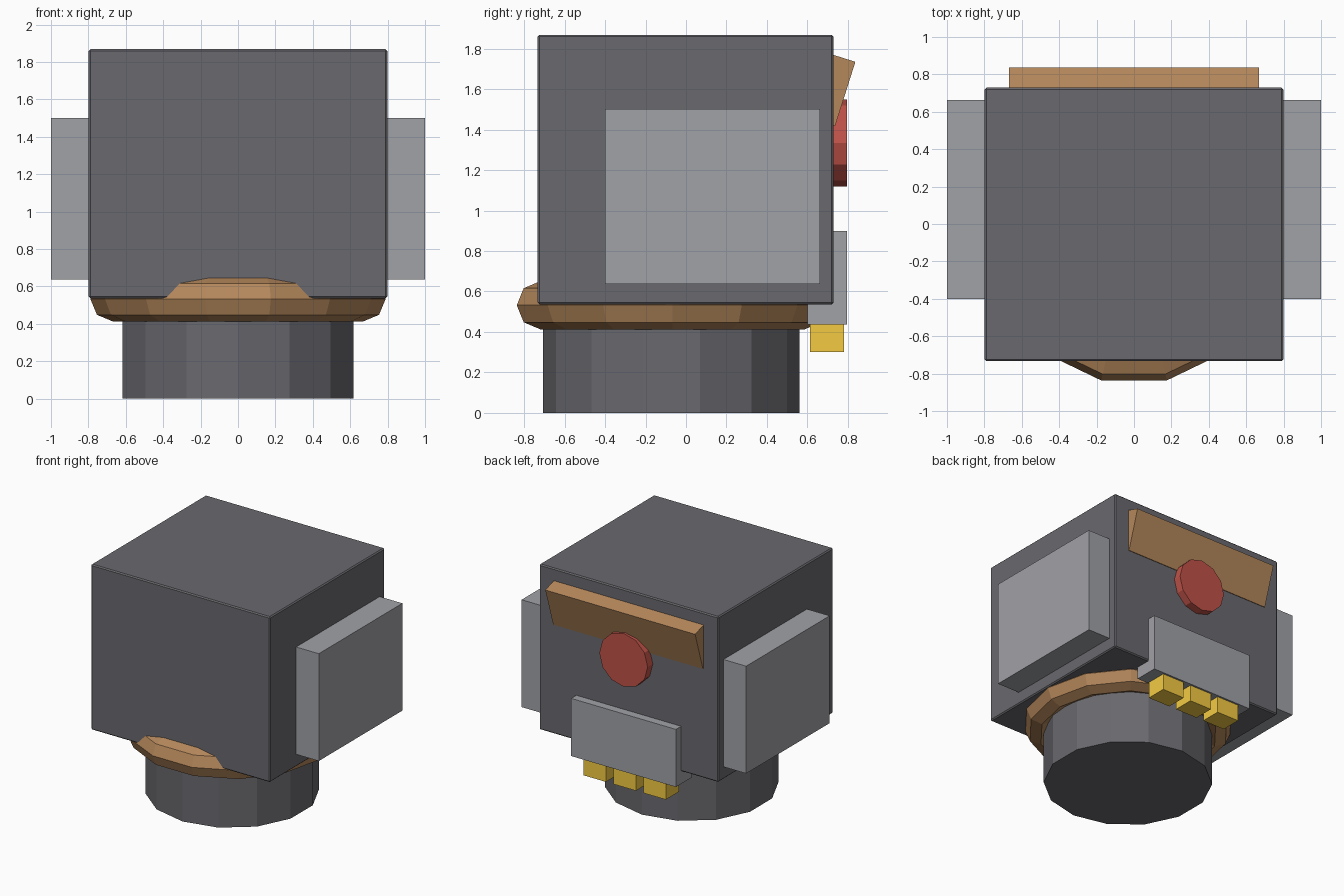
import bpy, bmesh
from math import sin, cos, pi, atan2
from mathutils import Matrix, Vector

if "Cube" in bpy.data.objects:
    bpy.data.objects.remove(bpy.data.objects["Cube"])


def material(name, rgb):
    m = bpy.data.materials.new(name)
    m.diffuse_color = (*rgb, 1)
    m.use_nodes = True
    m.node_tree.nodes["Principled BSDF"].inputs["Base Color"].default_value = m.diffuse_color
    return m


DARK = material("dark_grey", (0.142, 0.139, 0.155))
LIGHT = material("light_grey", (0.355, 0.36, 0.385))
BROWN = material("brown", (0.46, 0.245, 0.105))
RED = material("red", (0.52, 0.085, 0.065))
YELLOW = material("yellow", (0.90, 0.60, 0.055))


def add_object(name, bm, mat):
    bmesh.ops.recalc_face_normals(bm, faces=bm.faces)
    me = bpy.data.meshes.new(name)
    bm.to_mesh(me)
    bm.free()
    ob = bpy.data.objects.new(name, me)
    bpy.context.collection.objects.link(ob)
    me.materials.append(mat)
    return ob


def box(name, x, y, z, mat, bevel=0.0):
    bm = bmesh.new()
    size = [b - a for a, b in (x, y, z)]
    mid = [(a + b) / 2 for a, b in (x, y, z)]
    bmesh.ops.create_cube(bm, size=1, matrix=Matrix.Translation(mid) @ Matrix.Diagonal((*size, 1)))
    ob = add_object(name, bm, mat)
    if bevel:
        mod = ob.modifiers.new("bevel", 'BEVEL')
        mod.width, mod.segments = bevel, 1
    return ob


def cylinder(name, center, radius, depth, sides, mat, rot=Matrix()):
    bm = bmesh.new()
    bmesh.ops.create_cone(bm, cap_ends=True, segments=sides, radius1=radius, radius2=radius,
                          depth=depth, matrix=Matrix.Translation(center) @ rot)
    return add_object(name, bm, mat)


def ring(name, center, major, minor, n, m, mat):
    bm = bmesh.new()
    c = Vector(center)
    loops = []
    for i in range(n):
        a = 2 * pi * i / n
        loop = []
        for j in range(m):
            b = 2 * pi * j / m
            r = major + minor * cos(b)
            loop.append(bm.verts.new(c + Vector((r * cos(a), r * sin(a), minor * sin(b)))))
        loops.append(loop)
    for i in range(n):
        p, q = loops[i], loops[(i + 1) % n]
        for j in range(m):
            k = (j + 1) % m
            bm.faces.new((p[j], q[j], q[k], p[k]))
    return add_object(name, bm, mat)


# Head block
box("head", (-0.798, 0.798), (-0.733, 0.729), (0.536, 1.868), DARK, bevel=0.009)

# Side pads
for side, label in ((-1, "left"), (1, "right")):
    box("ear_" + label, sorted((side * 0.78, side * 1.0)), (-0.40, 0.663), (0.637, 1.501), LIGHT)

# Neck and collar
cylinder("neck", (0, -0.072, 0.28), 0.634, 0.56, 14, DARK)
ring("collar", (0, -0.067, 0.532), 0.67, 0.119, 14, 8, BROWN)

# Tilted brow: outer face runs from its top edge down to the head
top, low = Vector((0, 0.837, 1.735)), Vector((0, 0.737, 1.418))
tilt = atan2(top.y - low.y, top.z - low.z)
brow = box("brow", (-0.667, 0.667), (-0.16, 0), (0, (top - low).length), BROWN)
brow.data.transform(Matrix.Translation(low) @ Matrix.Rotation(-tilt, 4, 'X'))

# Round nose
cylinder("nose", (0, 0.745, 1.334), 0.215, 0.10, 12, RED, Matrix.Rotation(pi / 2, 4, 'X'))

# Jaw and teeth
box("jaw", (-0.467, 0.467), (0.60, 0.795), (0.436, 0.90), LIGHT)
for i in (-1, 0, 1):
    x = i * 0.267
    box(f"tooth_{i + 2}", (x - 0.10, x + 0.10), (0.612, 0.78), (0.302, 0.46), YELLOW)
